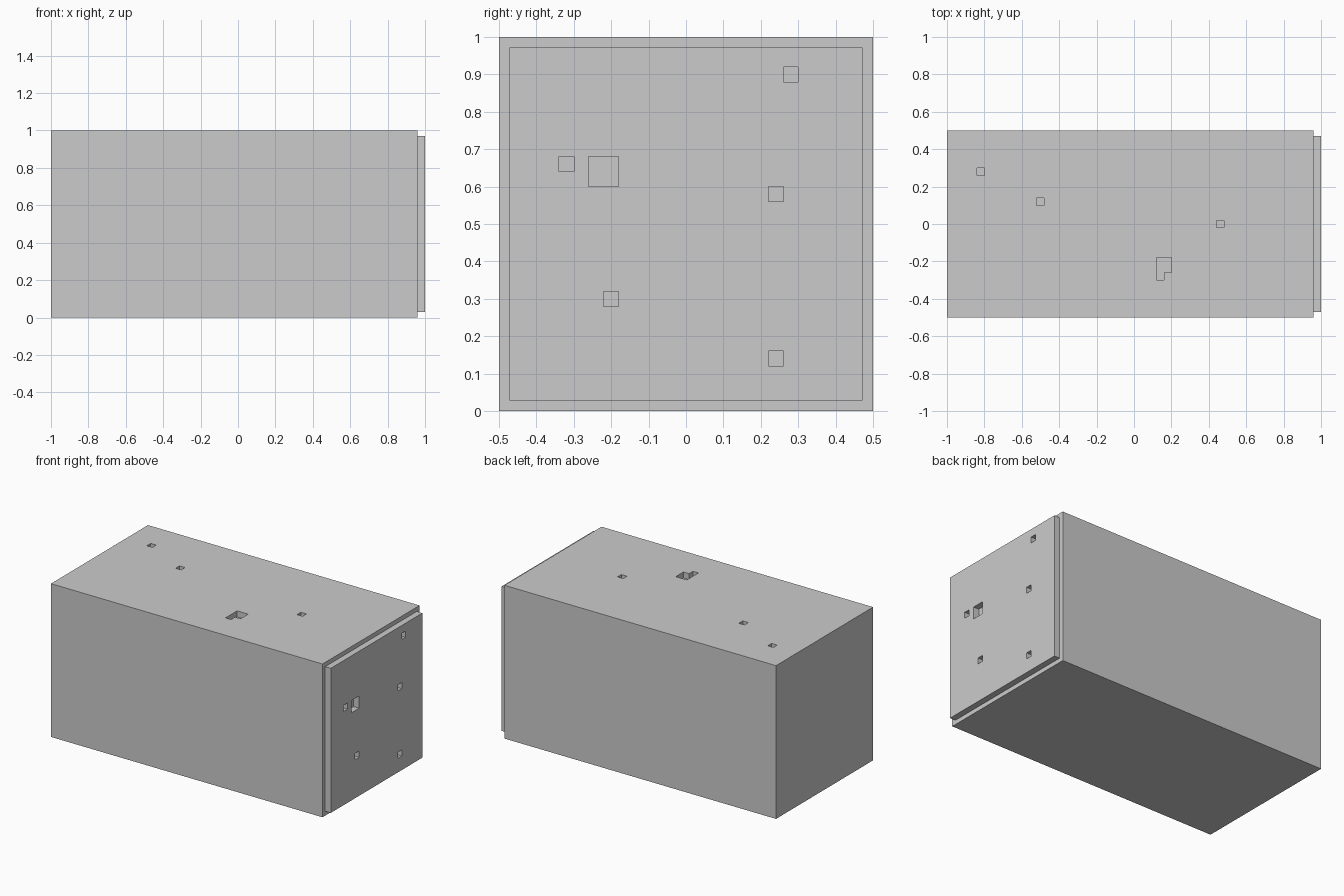
import bpy, bmesh
from mathutils import Vector

if "Cube" in bpy.data.objects:
    bpy.data.objects.remove(bpy.data.objects["Cube"])

U = 0.04  # size of one cell: panel thickness, pit width and pit depth


def make_object(name, bm):
    bmesh.ops.recalc_face_normals(bm, faces=bm.faces)
    mesh = bpy.data.meshes.new(name)
    bm.to_mesh(mesh)
    bm.free()
    obj = bpy.data.objects.new(name, mesh)
    bpy.context.collection.objects.link(obj)
    return obj


def add_prism(bm, outline, start, depth):
    """Extrude a flat 3D outline along a direction."""
    face = bm.faces.new([bm.verts.new(Vector(p) + start) for p in outline])
    ext = bmesh.ops.extrude_face_region(bm, geom=[face])
    verts = [g for g in ext["geom"] if isinstance(g, bmesh.types.BMVert)]
    bmesh.ops.translate(bm, verts=verts, vec=depth)


def square(a, b, s=U):
    return [(a, b), (a + s, b), (a + s, b + s), (a, b + s)]


# block with a raised end panel on +x
bm = bmesh.new()
bmesh.ops.create_cube(bm, size=1)
for v in bm.verts:
    v.co = (v.co.x * 1.96 - 0.02, v.co.y, v.co.z + 0.5)
bm.normal_update()
end = max(bm.faces, key=lambda f: f.calc_center_median().x)
bmesh.ops.inset_region(bm, faces=[end], thickness=U)
ext = bmesh.ops.extrude_face_region(bm, geom=[end])
bmesh.ops.translate(bm, vec=(U, 0, 0),
                    verts=[g for g in ext["geom"] if isinstance(g, bmesh.types.BMVert)])
if end.is_valid:
    bmesh.ops.delete(bm, geom=[end], context='FACES_ONLY')
block = make_object("block", bm)

# pit cutters: top pits as (x, y), end panel pits as (y, z)
top_pits = [square(-0.84, 0.26), square(-0.52, 0.10), square(0.44, -0.02),
            [(0.12, -0.30), (0.16, -0.30), (0.16, -0.26),
             (0.20, -0.26), (0.20, -0.18), (0.12, -0.18)]]
end_pits = [square(-0.34, 0.64), square(-0.26, 0.60, 2 * U), square(-0.22, 0.28),
            square(0.22, 0.12), square(0.22, 0.56), square(0.26, 0.88)]
bm = bmesh.new()
for pit in top_pits:
    add_prism(bm, [(x, y, 1 - U) for x, y in pit], Vector(), (0, 0, 2 * U))
for pit in end_pits:
    add_prism(bm, [(1 - U, y, z) for y, z in pit], Vector(), (2 * U, 0, 0))
cutter = make_object("pit_cutter", bm)
cutter.hide_render = True
cutter.hide_set(True)

# carve the pits
mod = block.modifiers.new("pits", 'BOOLEAN')
mod.operation = 'DIFFERENCE'
mod.solver = 'EXACT'
mod.object = cutter
